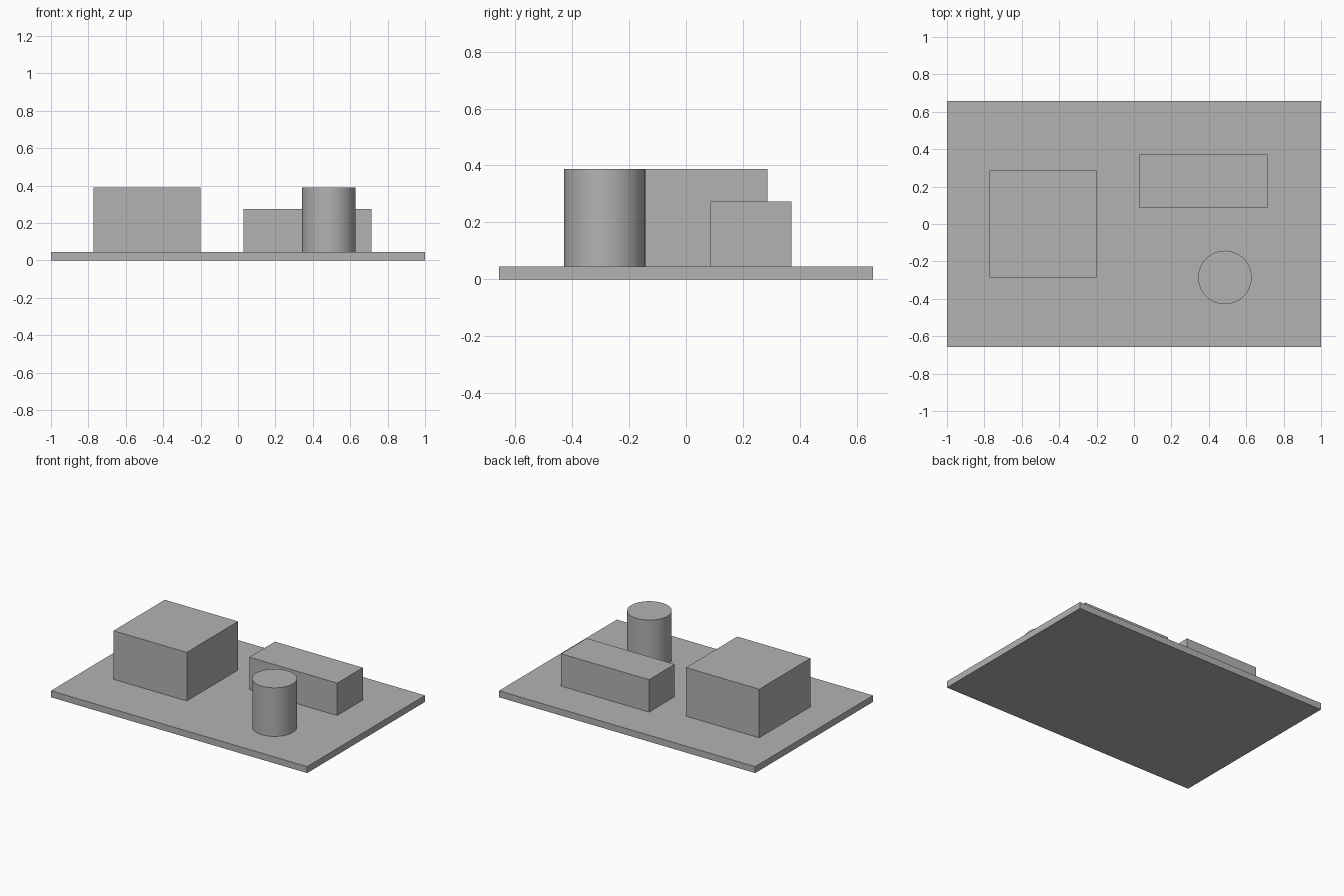
import bpy

# Remove the default object
default = bpy.data.objects.get("Cube")
if default:
    bpy.data.objects.remove(default, do_unlink=True)

UNIT = 1 / 35      # the board is 70 units long
BOARD_TOP = 1.6

# Single grey colour
grey = bpy.data.materials.new("plain_grey")
grey.use_nodes = True
grey.diffuse_color = (0.45, 0.45, 0.45, 1)
shader = next(n for n in grey.node_tree.nodes if n.type == "BSDF_PRINCIPLED")
shader.inputs["Base Color"].default_value = grey.diffuse_color


def finish(obj, name):
    obj.name = obj.data.name = name
    obj.data.materials.append(grey)
    return obj


def block(name, x, y, bottom, width, depth, height):
    bpy.ops.mesh.primitive_cube_add(
        size=1, location=(x * UNIT, y * UNIT, (bottom + height / 2) * UNIT))
    obj = bpy.context.object
    obj.scale = (width * UNIT, depth * UNIT, height * UNIT)
    bpy.ops.object.transform_apply(location=False, rotation=False, scale=True)
    return finish(obj, name)


def post(name, x, y, bottom, radius, height):
    bpy.ops.mesh.primitive_cylinder_add(
        vertices=64, radius=radius * UNIT, depth=height * UNIT,
        location=(x * UNIT, y * UNIT, (bottom + height / 2) * UNIT))
    bpy.ops.object.shade_smooth_by_angle()
    return finish(bpy.context.object, name)


# Base board and the three parts standing on it
block("base_board", 0, 0, 0, 70, 46, BOARD_TOP)
block("square_block", -17, 0, BOARD_TOP, 20, 20, 12)
block("long_block", 13, 8, BOARD_TOP, 24, 10, 8)
post("round_post", 17, -10, BOARD_TOP, 5, 12)
